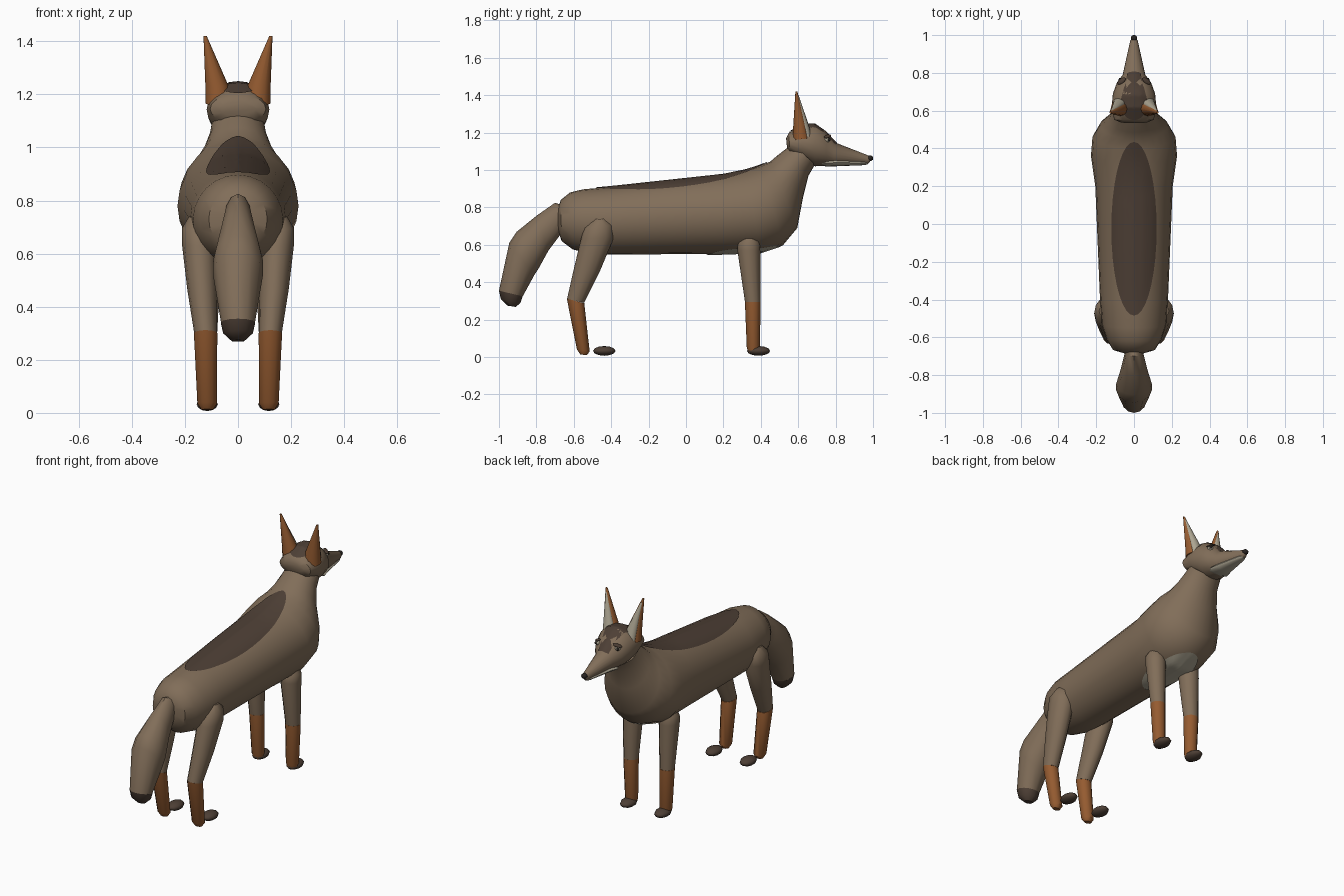
import bpy, bmesh, math
from mathutils import Vector
from mathutils.bvhtree import BVHTree


def material(name, rgb):
    m = bpy.data.materials.new(name)
    m.diffuse_color = (*rgb, 1)
    return m


FUR = material("fur", (0.22, 0.155, 0.10))
DARK = material("dark_fur", (0.075, 0.05, 0.036))
RUST = material("rust_fur", (0.30, 0.105, 0.03))
PALE = material("pale_fur", (0.42, 0.38, 0.29))
BLACK = material("black", (0.02, 0.016, 0.014))


def finish(name, bm, mat, angle=40):
    bmesh.ops.recalc_face_normals(bm, faces=bm.faces)
    me = bpy.data.meshes.new(name)
    bm.to_mesh(me)
    bm.free()
    ob = bpy.data.objects.new(name, me)
    bpy.context.collection.objects.link(ob)
    me.materials.append(mat)
    bpy.ops.object.select_all(action='DESELECT')
    ob.select_set(True)
    bpy.context.view_layer.objects.active = ob
    bpy.ops.object.shade_smooth_by_angle(angle=math.radians(angle))
    return ob


def loft(name, rings, mat, sides=12):
    """Rings are (y1, z1, y2, z2, half width, centre x): two opposite side-view points each."""
    bm = bmesh.new()
    loops = []
    for y1, z1, y2, z2, w, cx in rings:
        a, b = Vector((cx, y1, z1)), Vector((cx, y2, z2))
        mid, half = (a + b) / 2, (a - b) / 2
        loop = []
        for i in range(sides):
            t = 2 * math.pi * i / sides
            loop.append(bm.verts.new(mid + half * math.cos(t) + Vector((w * math.sin(t), 0, 0))))
        loops.append(loop)
    for l, m in zip(loops, loops[1:]):
        for i in range(sides):
            j = (i + 1) % sides
            bm.faces.new((l[i], l[j], m[j], m[i]))
    bm.faces.new(loops[0])
    bm.faces.new(loops[-1])
    return finish(name, bm, mat)


def ball(name, loc, radii, mat, seg=10, rings=6, rot=(0, 0, 0)):
    bm = bmesh.new()
    bmesh.ops.create_uvsphere(bm, u_segments=seg, v_segments=rings, radius=1)
    ob = finish(name, bm, mat)
    ob.location, ob.scale, ob.rotation_euler = loc, radii, rot
    return ob


def patch(name, target, centre, ray, rx, ry, mat):
    """Oval marking projected onto the target surface."""
    me = target.data
    tree = BVHTree.FromPolygons([v.co for v in me.vertices], [p.vertices for p in me.polygons])
    d = Vector(ray).normalized()
    u = Vector((1, 0, 0))
    v = d.cross(u)
    start = Vector(centre) - d * 0.3

    def drop(r, t):
        p = start + u * (rx * r * math.cos(t)) + v * (ry * r * math.sin(t))
        hit = tree.ray_cast(p, d)[0]
        return bm.verts.new((hit if hit else p + d * 0.3) - d * 0.005)

    bm = bmesh.new()
    n, steps = 36, 8
    mid = drop(0, 0)
    loops = [[drop(k / steps, 2 * math.pi * i / n) for i in range(n)] for k in range(1, steps + 1)]
    for i in range(n):
        j = (i + 1) % n
        bm.faces.new((mid, loops[0][i], loops[0][j]))
        for a, b in zip(loops, loops[1:]):
            bm.faces.new((a[i], b[i], b[j], a[j]))
    return finish(name, bm, mat)


# Body with chest and neck
body = loft("body", [
    (-.685, .79, -.685, .68, .05, 0), (-.67, .84, -.665, .62, .11, 0),
    (-.62, .88, -.605, .575, .145, 0), (-.55, .897, -.52, .555, .17, 0),
    (-.4, .91, -.4, .548, .18, 0), (.2, .975, .2, .552, .205, 0),
    (.32, 1.0, .4, .56, .228, 0), (.40, 1.025, .52, .60, .22, 0),
    (.45, 1.045, .595, .69, .18, 0), (.485, 1.075, .625, .85, .135, 0),
    (.53, 1.11, .655, .97, .108, 0), (.57, 1.14, .69, 1.03, .10, 0)], FUR, 24)
patch("back_saddle", body, (0, -.025, .95), (0, 0, -1), .12, .46, DARK)
patch("chest_marking", body, (0, .32, .555), (0, -.15, 1), .11, .21, PALE)

# Head and muzzle
head = loft("head", [
    (.535, 1.17, .54, 1.12, .07, 0), (.55, 1.2, .555, 1.09, .105, 0),
    (.62, 1.24, .62, 1.045, .118, 0), (.69, 1.247, .69, 1.02, .112, 0),
    (.75, 1.205, .75, 1.023, .09, 0), (.79, 1.15, .79, 1.026, .06, 0),
    (.97, 1.08, .97, 1.032, .02, 0), (.985, 1.07, .985, 1.045, .012, 0)], FUR, 20)
patch("crown_marking", head, (0, .63, 1.24), (0, .6, -.8), .07, .085, DARK)
loft("jaw", [(.72, 1.045, .72, 1.03, .045, 0), (.75, 1.055, .75, 1.018, .066, 0),
             (.80, 1.06, .80, 1.02, .053, 0), (.95, 1.05, .95, 1.026, .023, 0),
             (.97, 1.045, .97, 1.03, .012, 0)], PALE)
ball("nose", (0, .983, 1.063), (.018, .018, .016), BLACK)

# Tail
loft("tail", [
    (-.62, .80, -.62, .70, .045, 0), (-.70, .825, -.675, .65, .05, 0),
    (-.80, .755, -.735, .57, .07, 0), (-.905, .67, -.79, .47, .095, 0),
    (-.945, .61, -.81, .44, .095, 0), (-1.0, .355, -.873, .325, .064, 0)], FUR)
loft("tail_tip", [(-1.0, .355, -.873, .325, .065, 0), (-.99, .31, -.885, .29, .056, 0),
                  (-.955, .275, -.91, .268, .025, 0)], DARK)

for s, side in ((-1, "left"), (1, "right")):
    # Ears with pale inner face
    loft("ear_" + side, [(.57, 1.16, .665, 1.17, .05, .072 * s),
                         (.573, 1.23, .648, 1.24, .043, .08 * s),
                         (.585, 1.42, .595, 1.42, .006, .124 * s)], RUST)
    loft("inner_ear_" + side, [(.62, 1.17, .673, 1.18, .036, .072 * s),
                               (.61, 1.24, .655, 1.245, .031, .081 * s),
                               (.591, 1.40, .602, 1.40, .005, .12 * s)], PALE)
    # Eyes
    ball("eye_" + side, (.066 * s, .752, 1.163), (.016, .018, .016), PALE)
    ball("pupil_" + side, (.074 * s, .765, 1.163), (.008, .008, .009), BLACK)
    ball("brow_" + side, (.066 * s, .757, 1.18), (.028, .014, .006), DARK, rot=(-.3, .3 * s, -.6 * s))
    # Front legs
    loft("front_leg_" + side, [(.305, .652, .37, .652, .035, .122 * s), (.277, .61, .395, .62, .058, .122 * s),
                               (.275, .57, .397, .57, .058, .122 * s), (.316, .29, .398, .29, .043, .122 * s)], FUR)
    loft("front_shin_" + side, [(.315, .295, .399, .295, .044, .122 * s), (.325, .05, .395, .05, .037, .116 * s),
                                (.335, .02, .385, .02, .027, .116 * s)], RUST)
    ball("front_paw_" + side, (.116 * s, .388, .033), (.042, .062, .026), DARK)
    # Hind legs
    loft("hind_leg_" + side, [(-.49, .738, -.43, .74, .035, .15 * s), (-.545, .69, -.39, .705, .062, .148 * s),
                              (-.562, .63, -.385, .64, .066, .145 * s), (-.60, .47, -.46, .46, .056, .135 * s),
                              (-.636, .31, -.545, .29, .043, .122 * s)], FUR)
    loft("hind_shin_" + side, [(-.637, .312, -.544, .288, .044, .122 * s), (-.583, .04, -.515, .03, .037, .116 * s),
                               (-.565, .014, -.53, .01, .022, .116 * s)], RUST)
    ball("hind_paw_" + side, (.116 * s, -.437, .033), (.042, .06, .026), DARK)
